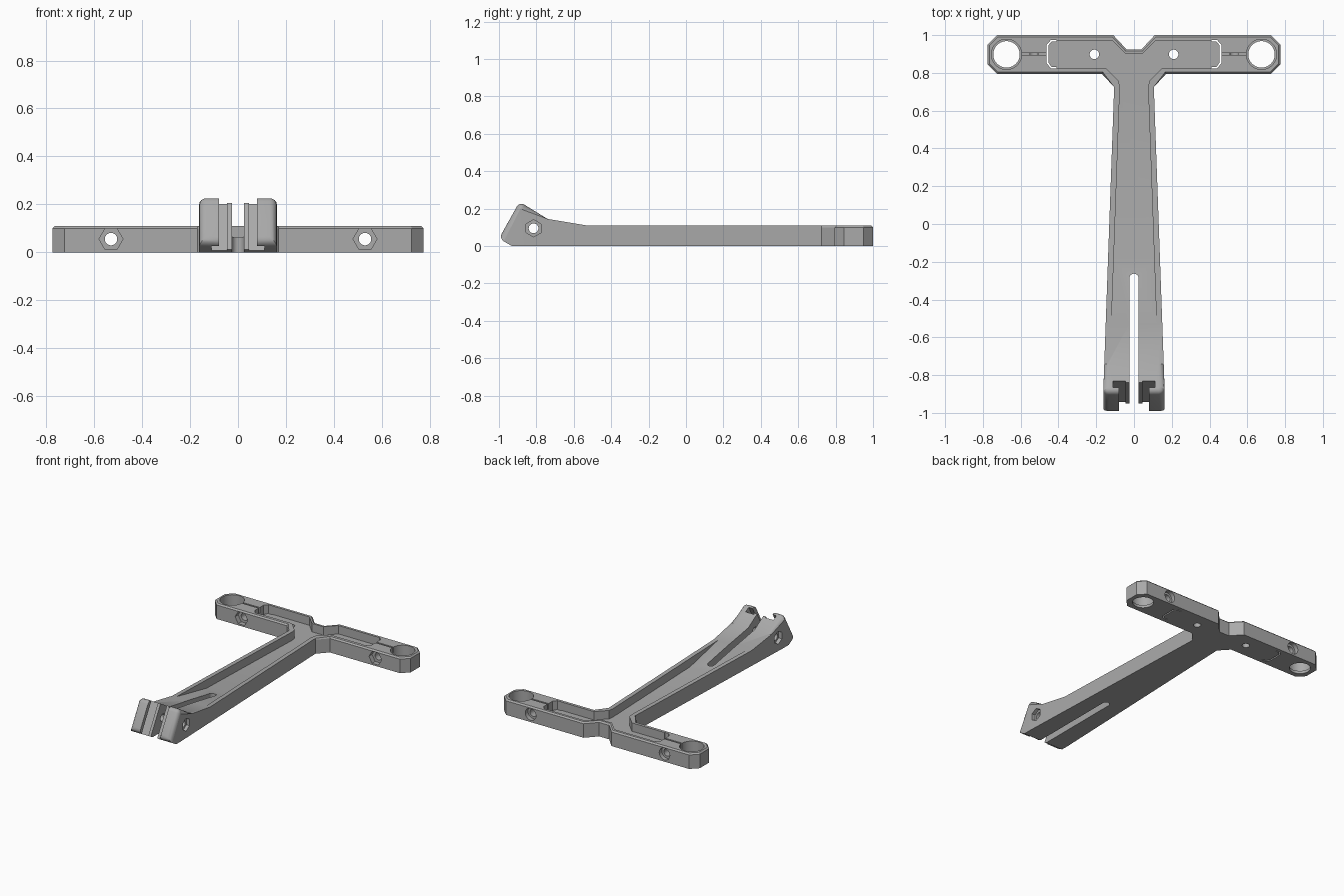
import bpy, bmesh, math

if "Cube" in bpy.data.objects:
    bpy.data.objects.remove(bpy.data.objects["Cube"])

metal = bpy.data.materials.new("mid grey")
metal.diffuse_color = (0.40, 0.40, 0.40, 1)
metal.use_nodes = True
metal.node_tree.nodes["Principled BSDF"].inputs["Base Color"].default_value = metal.diffuse_color


def prism(name, pts, lo, hi, axis="z"):
    """Extrude a 2D outline along an axis."""
    place = {"z": lambda a, b, t: (a, b, t),
             "x": lambda a, b, t: (t, a, b),
             "y": lambda a, b, t: (a, t, b)}[axis]
    bm = bmesh.new()
    low = [bm.verts.new(place(a, b, lo)) for a, b in pts]
    high = [bm.verts.new(place(a, b, hi)) for a, b in pts]
    n = len(pts)
    bm.faces.new(low[::-1])
    bm.faces.new(high)
    for i in range(n):
        j = (i + 1) % n
        bm.faces.new((low[i], low[j], high[j], high[i]))
    bmesh.ops.recalc_face_normals(bm, faces=bm.faces)
    mesh = bpy.data.meshes.new(name)
    bm.to_mesh(mesh)
    bm.free()
    ob = bpy.data.objects.new(name, mesh)
    bpy.context.collection.objects.link(ob)
    mesh.materials.append(metal)
    return ob


def ngon(cx, cy, r, n=32, start=0.0):
    return [(cx + r * math.cos(start + i * math.tau / n),
             cy + r * math.sin(start + i * math.tau / n)) for i in range(n)]


def mirrored(half):
    """Right-hand outline completed with its mirror image."""
    return half + [(-x, y) for x, y in reversed(half)]


def combine(target, tool, op="DIFFERENCE"):
    bpy.context.view_layer.objects.active = target
    mod = target.modifiers.new(op, "BOOLEAN")
    mod.operation, mod.solver, mod.object = op, "EXACT", tool
    bpy.ops.object.modifier_apply(modifier=mod.name)
    bpy.data.objects.remove(tool)


# T-shaped body: plan outline trimmed by the side profile
plan = mirrored([(0.04, 0.925), (0.11, 1.0), (0.725, 1.0), (0.775, 0.95),
                 (0.775, 0.845), (0.725, 0.795), (0.17, 0.795),
                 (0.105, 0.725), (0.162, -0.87), (0.162, -1.0)])
body = prism("bracket_body", plan, -0.1, 0.4)
side = [(-0.93, 0), (1.1, 0), (1.1, 0.11), (-0.53, 0.11), (-0.74, 0.145),
        (-0.89, 0.237), (-1.0, 0.04)]
combine(body, prism("side_profile", side, -1, 1, "x"), "INTERSECT")

# Soften head side edges, then chamfer the bar's upper rim
bm = bmesh.new()
bm.from_mesh(body.data)
bmesh.ops.remove_doubles(bm, verts=bm.verts, dist=1e-5)
head = [e for e in bm.edges
        if all(abs(v.co.x) > 0.15 and v.co.y < -0.73 and v.co.z > 0.03 for v in e.verts)
        and len(e.link_faces) == 2 and e.calc_face_angle() > 0.8]
bmesh.ops.bevel(bm, geom=head, offset=0.03, segments=4, profile=0.5, affect="EDGES")
rim = [e for e in bm.edges
       if all(abs(v.co.z - 0.11) < 1e-3 and v.co.y > 0.7 for v in e.verts)
       and len(e.link_faces) == 2 and e.calc_face_angle() > 0.8]
bmesh.ops.bevel(bm, geom=rim, offset=0.01, segments=1, affect="EDGES")
bm.to_mesh(body.data)
bm.free()

# Top pocket with a floor that ramps up towards the head
pocket = prism("pocket", mirrored([
    (0.045, 0.9), (0.115, 0.972), (0.43, 0.972), (0.46, 0.945), (0.46, 0.855),
    (0.43, 0.826), (0.15, 0.826), (0.08, 0.755), (0.075, 0.72), (0.122, -0.6)]), 0, 0.5)
ramp = [(1.1, 0.05), (-0.2, 0.05), (-0.53, 0.1105), (-0.53, 0.3), (1.1, 0.3)]
combine(pocket, prism("ramp", ramp, -1, 1, "x"), "INTERSECT")
combine(body, pocket)

# Long split between the clamp jaws, rounded at its inner end
split = [(0.025, -1.2)] + [(0.025 * math.cos(a * math.pi / 10),
                            -0.288 + 0.025 * math.sin(a * math.pi / 10))
                           for a in range(11)] + [(-0.025, -1.2)]
combine(body, prism("split", split, -0.1, 0.4))


# Slanted channel across the head, with corner reliefs along its floor
def slant(y0, y1):
    return [(y0 - 0.0564, -0.1), (y1 - 0.0564, -0.1),
            (y1 + 0.2256, 0.4), (y0 + 0.2256, 0.4)]


combine(body, prism("channel", slant(-1.3, -0.956), -0.08, 0.08, "x"))
for s in (-1, 1):
    a, b = sorted((s * 0.045, s * 0.11))
    combine(body, prism("relief", slant(-0.99, -0.945), a, b, "x"))

# Head cross bolt: through hole with a hexagonal seat on each cheek
combine(body, prism("cross_bolt", ngon(-0.815, 0.095, 0.026), -0.3, 0.3, "x"))
for s in (-1, 1):
    a, b = sorted((s * 0.135, s * 0.3))
    combine(body, prism("hex_seat", ngon(-0.815, 0.095, 0.046, 6, math.pi / 6), a, b, "x"))

for s in (-1, 1):
    # Rod hole with a narrow step, and the clamp groove leading to it
    combine(body, prism("groove", [(s * 0.45, 0.894), (s * 0.62, 0.894),
                                   (s * 0.62, 0.906), (s * 0.45, 0.906)], 0.07, 0.3))
    combine(body, prism("rod_hole", ngon(s * 0.675, 0.898, 0.07, 48), -0.1, 0.3))
    combine(body, prism("rod_step", ngon(s * 0.675, 0.898, 0.08, 48), 0.02, 0.3))
    # Screw hole in the pocket floor
    combine(body, prism("screw_hole", ngon(s * 0.21, 0.898, 0.025), -0.1, 0.3))
    # Thin bracket-shaped slit at the pocket end
    slit = [(0.41, 0.974), (0.44, 0.974), (0.462, 0.95), (0.462, 0.85), (0.44, 0.824),
            (0.41, 0.824), (0.41, 0.831), (0.436, 0.831), (0.452, 0.853),
            (0.452, 0.947), (0.436, 0.967), (0.41, 0.967)]
    combine(body, prism("slit", [(s * x, y) for x, y in slit], -0.1, 0.3))
    # Bar bolt: hex seat at the front, round counterbore at the back
    combine(body, prism("bar_bolt", ngon(s * 0.53, 0.055, 0.026), 0.7, 1.1, "y"))
    combine(body, prism("bar_hex", ngon(s * 0.53, 0.055, 0.05, 6), 0.7, 0.83, "y"))
    combine(body, prism("bar_bore", ngon(s * 0.53, 0.055, 0.042), 0.97, 1.1, "y"))

# Smooth the round holes while keeping edges crisp
bpy.ops.object.select_all(action="DESELECT")
body.select_set(True)
bpy.context.view_layer.objects.active = body
bpy.ops.object.shade_smooth_by_angle(angle=math.radians(25))
